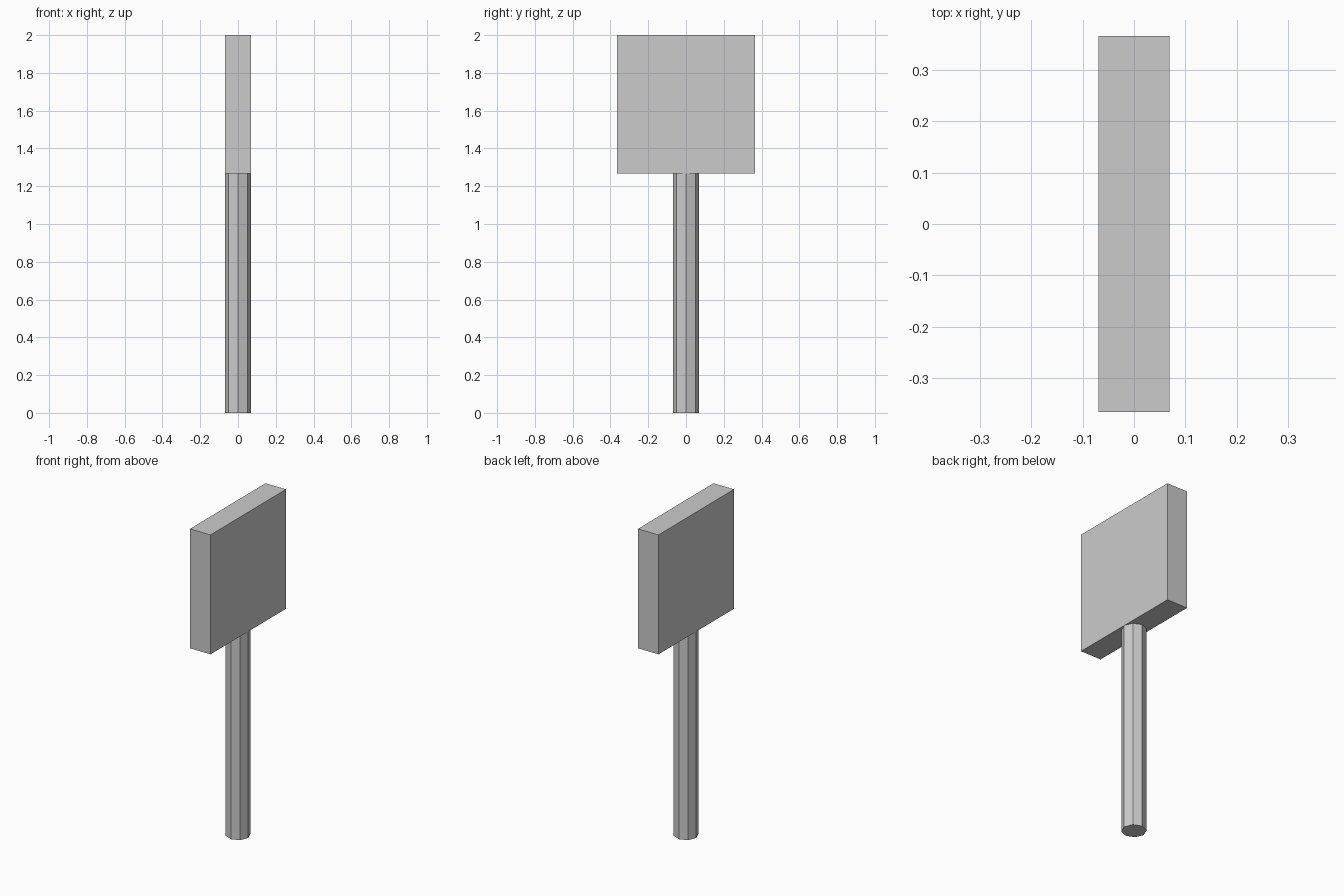
import bpy

if "Cube" in bpy.data.objects:
    bpy.data.objects.remove(bpy.data.objects["Cube"])

HALF_THICK = 0.0695   # board half thickness, also post radius
BOARD = 0.733         # square board side
POST_H = 2.0 - BOARD

# Octagonal post, corners on the axes
bpy.ops.mesh.primitive_cylinder_add(vertices=8, radius=HALF_THICK, depth=POST_H,
                                    location=(0, 0, POST_H / 2))
bpy.context.object.name = "post"

# Square sign board standing on the post, facing sideways
bpy.ops.mesh.primitive_cube_add(size=1, location=(0, 0, POST_H + BOARD / 2))
board = bpy.context.object
board.name = "sign_board"
board.scale = (2 * HALF_THICK, BOARD, BOARD)
bpy.ops.object.transform_apply(location=False, rotation=False, scale=True)
